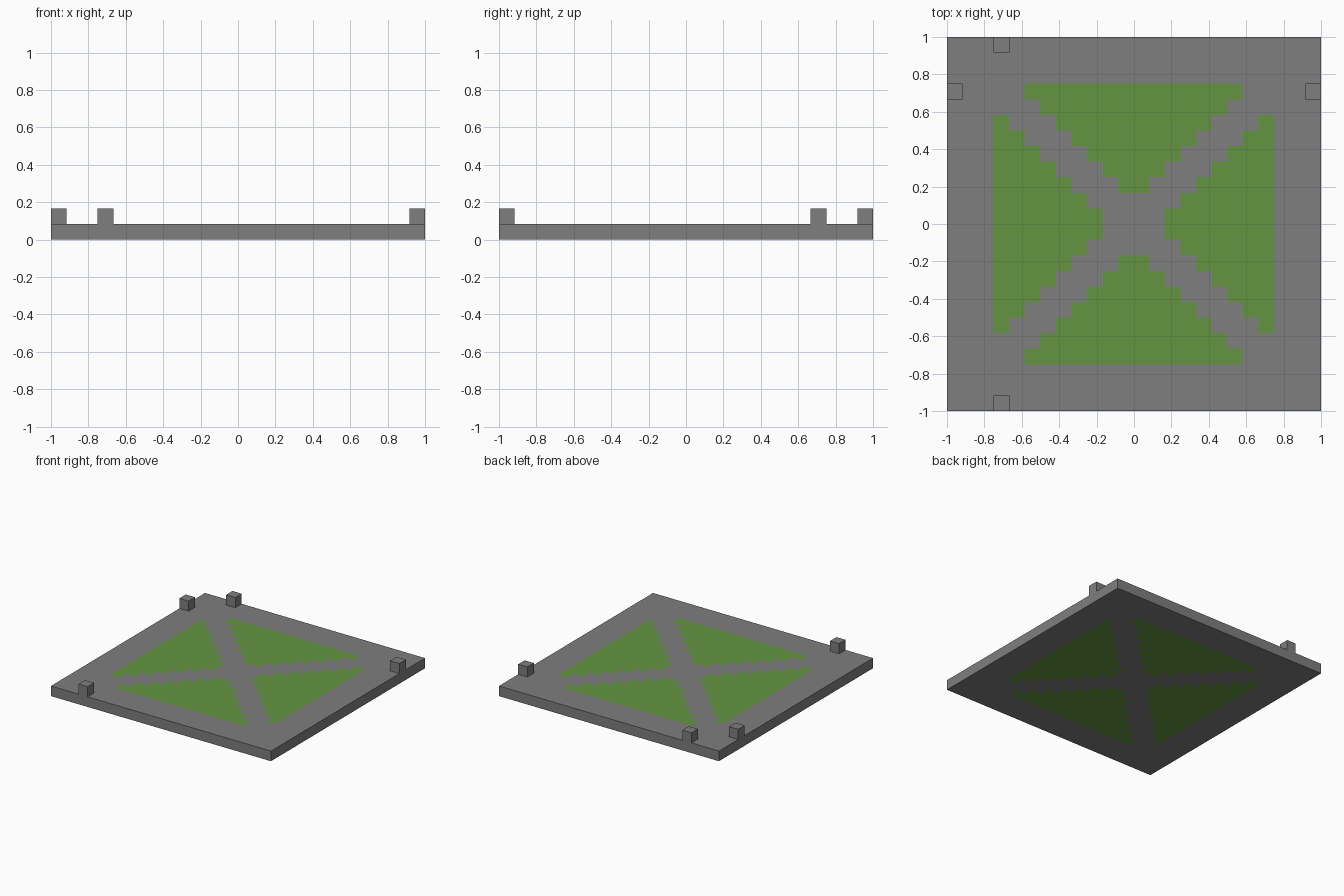
import bpy
import bmesh
from mathutils import Matrix

cube = bpy.data.objects.get("Cube")
if cube:
    bpy.data.objects.remove(cube, do_unlink=True)

HALF = 12            # tiles from the centre to each edge
TILE = 1 / HALF      # one tile, also the slab thickness


def make_material(name, rgb):
    mat = bpy.data.materials.new(name)
    mat.use_nodes = True
    colour = (*rgb, 1)
    mat.diffuse_color = colour
    bsdf = next(n for n in mat.node_tree.nodes if n.type == 'BSDF_PRINCIPLED')
    bsdf.inputs["Base Color"].default_value = colour
    return mat


stone = make_material("stone_grey", (0.21, 0.21, 0.21))
grass = make_material("grass_green", (0.125, 0.30, 0.052))


def finish(bm, name, materials):
    mesh = bpy.data.meshes.new(name)
    bm.to_mesh(mesh)
    bm.free()
    for mat in materials:
        mesh.materials.append(mat)
    obj = bpy.data.objects.new(name, mesh)
    bpy.context.collection.objects.link(obj)
    return obj


def is_grass(centre):
    """Lawn tiles lie inside the border and off the two diagonal paths."""
    i, j = int(abs(centre.x) / TILE), int(abs(centre.y) / TILE)
    return max(i, j) < 9 and abs(i - j) >= 2


# Tiled slab: a grid raised to one tile thick, lawns showing on top and bottom
bm = bmesh.new()
bmesh.ops.create_grid(bm, x_segments=2 * HALF, y_segments=2 * HALF, size=1)
raised = bmesh.ops.extrude_face_region(bm, geom=bm.faces[:], use_keep_orig=True)
bmesh.ops.translate(bm, vec=(0, 0, TILE),
                    verts=[v for v in raised["geom"] if isinstance(v, bmesh.types.BMVert)])
bmesh.ops.recalc_face_normals(bm, faces=bm.faces[:])
for face in bm.faces:
    flat = abs(face.normal.z) > 0.5
    face.material_index = int(flat and is_grass(face.calc_center_median()))
finish(bm, "courtyard_slab", [stone, grass])

# Four small posts along the rim
rim, inset = 1 - TILE / 2, 8.5 * TILE
posts = {
    "back_post": (-inset, rim),
    "front_post": (-inset, -rim),
    "right_post": (-rim, inset),
    "left_post": (rim, inset),
}
for name, (x, y) in posts.items():
    bm = bmesh.new()
    bmesh.ops.create_cube(bm, size=TILE, matrix=Matrix.Translation((x, y, 1.5 * TILE)))
    finish(bm, name, [stone])
